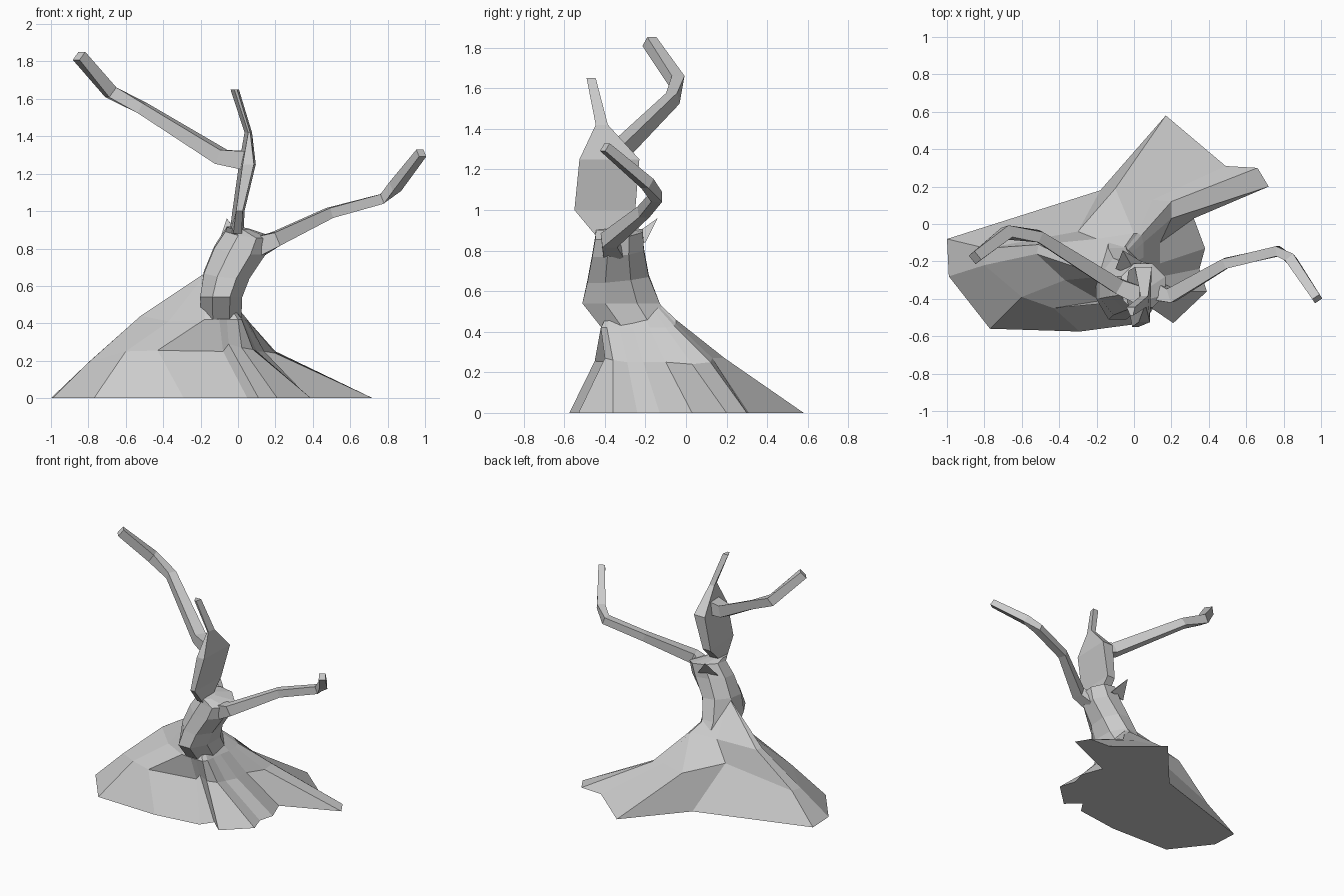
import bpy, bmesh
from math import cos, sin, pi
from mathutils import Vector

if "Cube" in bpy.data.objects:
    bpy.data.objects.remove(bpy.data.objects["Cube"])


def loft(name, rings, apex=None):
    """Skin equal-count rings; cap both ends, or close the top onto an apex."""
    bm = bmesh.new()
    loops = [[bm.verts.new(p) for p in r] for r in rings]
    n = len(loops[0])
    for a, b in zip(loops, loops[1:]):
        for i in range(n):
            j = (i + 1) % n
            bm.faces.new((a[i], a[j], b[j], b[i]))
    bm.faces.new(loops[0][::-1])
    if apex:
        tip = bm.verts.new(apex)
        top = loops[-1]
        for i in range(n):
            bm.faces.new((top[i], top[(i + 1) % n], tip))
    else:
        bm.faces.new(loops[-1])
    bmesh.ops.recalc_face_normals(bm, faces=bm.faces)
    mesh = bpy.data.meshes.new(name)
    bm.to_mesh(mesh)
    bm.free()
    obj = bpy.data.objects.new(name, mesh)
    bpy.context.collection.objects.link(obj)
    return obj


def branch(name, path):
    """Four-sided limb along (x, y, z, half width) points."""
    pts = [Vector(p[:3]) for p in path]
    rings = []
    for i, p in enumerate(pts):
        t = (pts[min(i + 1, len(pts) - 1)] - pts[max(i - 1, 0)]).normalized()
        side = t.cross(Vector((0, 0, 1))).normalized()
        up = side.cross(t)
        w = path[i][3]
        rings.append([p + side * w * a + up * w * b
                      for a, b in ((-1, -1), (1, -1), (1, 1), (-1, 1))])
    return loft(name, rings)


# Spreading roots: ground outline, middle ring, upper ring, closed inside the trunk
ground = [(-1, -.08), (-.99, -.28), (-.77, -.56), (-.29, -.575), (.05, -.53),
          (.11, -.44), (.21, -.53), (.39, -.36), (.35, -.24), (.38, -.13),
          (.32, .03), (.72, .2), (.66, .3), (.49, .31), (.17, .58), (-.18, .18)]
middle = [(-.79, -.13, .2), (-.8, -.22, .19), (-.6, -.39, .25), (-.43, -.45, .255),
          (-.08, -.38, .25), (-.05, -.38, .29), (.02, -.4, .27), (.08, -.36, .26),
          (.1, -.29, .25), (.14, -.21, .25), (.14, -.1, .25), (.2, .03, .24),
          (.2, .12, .25), (.1, .13, .27), (-.1, .19, .27), (-.3, -.04, .31)]
upper = [(-.51, -.11, .44), (-.52, -.16, .44), (-.37, -.3, .41), (-.18, -.41, .42),
         (-.1, -.42, .42), (-.06, -.42, .42), (0, -.42, .42), (.02, -.39, .42),
         (.025, -.33, .42), (.035, -.26, .42), (.05, -.18, .42), (.05, -.1, .42),
         (.04, -.06, .43), (.02, -.05, .44), (0, -.05, .46), (-.2, -.08, .45)]
loft("roots", [[(x, y, 0) for x, y in ground], middle, upper], apex=(-.16, -.28, .68))

# Leaning eight-sided trunk: centre x, y, z, radii x, y, slope of the ring
trunk = []
for cx, cy, z, rx, ry, k in [(-.09, -.24, .42, .11, .18, 0),
                             (-.09, -.32, .54, .115, .195, 0),
                             (-.06, -.335, .66, .125, .155, .1),
                             (.01, -.335, .79, .14, .13, .12),
                             (.05, -.33, .88, .12, .12, .15),
                             (.0, -.38, .91, .06, .065, .1)]:
    ring = []
    for i in range(8):
        a = (i + .5) * pi / 4
        dx, dy = rx * cos(a) * 1.06, ry * sin(a) * 1.06
        ring.append((cx + dx, cy + dy, z + k * (dy - dx)))
    trunk.append(ring)
loft("trunk", trunk)

# Jagged splinter at the back of the trunk top
loft("splinter", [[(-.1, -.24, .84), (.02, -.28, .86), (.04, -.2, .84)]],
     apex=(-.06, -.14, .96))

# Flat blade rising from the trunk, ending in a thin stub
blade = [(.88, -.045, .03, -.45, -.36), (1.0, -.03, .035, -.55, -.25),
         (1.25, .005, .095, -.525, -.23), (1.42, .035, .075, -.445, -.385),
         (1.65, -.04, .005, -.49, -.445)]
loft("upper_trunk", [[(x0 + .02, y0, z), (x1 - .01, y0, z), (x1, y1, z), (x0, y1, z)]
                     for z, x0, x1, y0, y1 in blade])

# Two bent side branches
branch("right_branch", [(.06, -.34, .79, .06), (.2, -.38, .85, .038),
                        (.49, -.21, .99, .028), (.77, -.145, 1.065, .027),
                        (.84, -.19, 1.13, .028), (.98, -.4, 1.31, .023)])
branch("left_branch", [(.05, -.39, 1.27, .05), (-.09, -.33, 1.29, .04),
                       (-.51, -.065, 1.55, .03), (-.68, -.045, 1.635, .033),
                       (-.85, -.18, 1.83, .029)])
